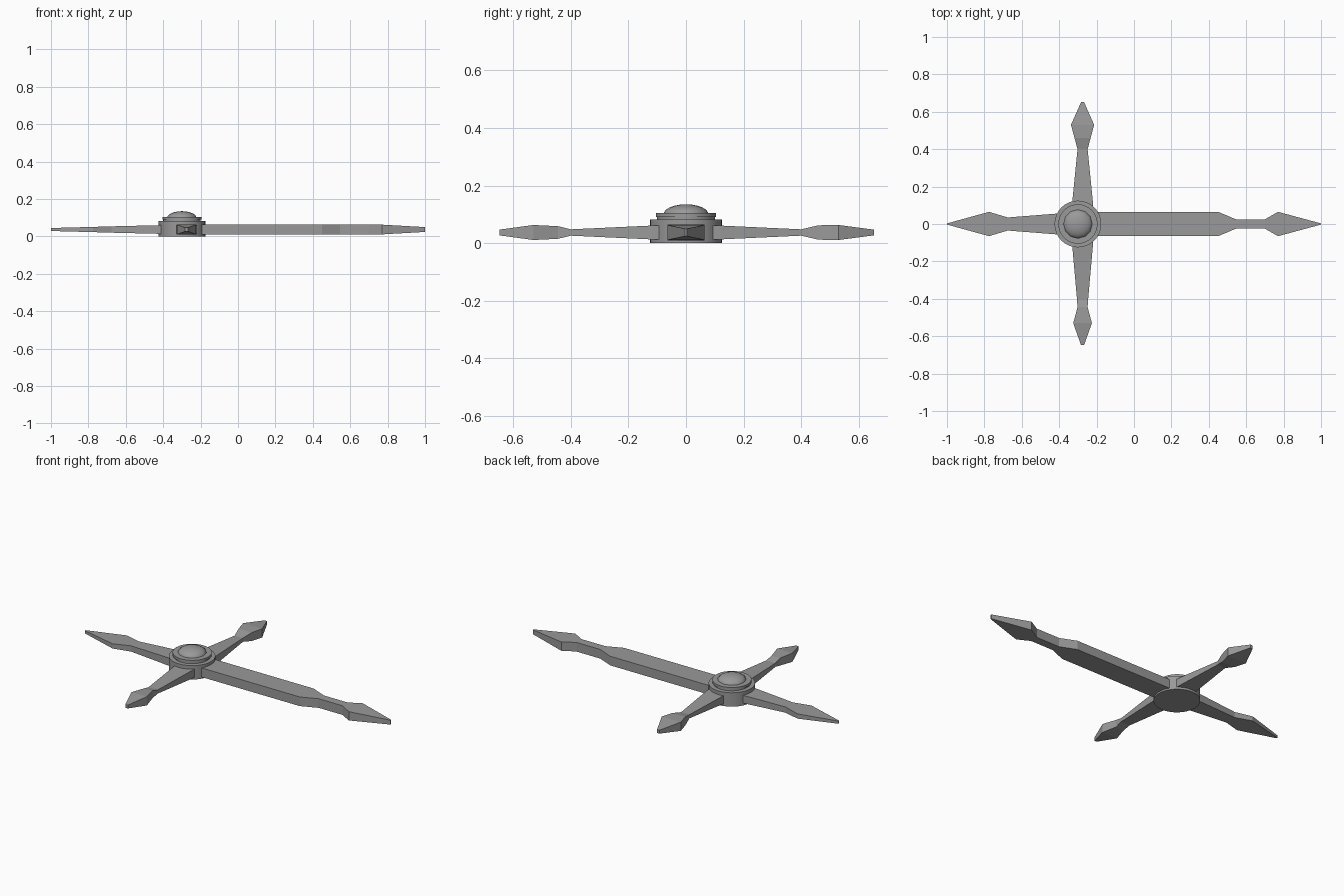
import bpy, bmesh, math

cube = bpy.data.objects.get("Cube")
if cube:
    bpy.data.objects.remove(cube)

metal = bpy.data.materials.new("grey_metal")
metal.use_nodes = True
metal.diffuse_color = (0.32, 0.32, 0.32, 1)
metal.node_tree.nodes["Principled BSDF"].inputs["Base Color"].default_value = metal.diffuse_color

HUB_X = -0.3
MID_Z = 0.037


def finish(name, bm):
    bmesh.ops.recalc_face_normals(bm, faces=bm.faces)
    mesh = bpy.data.meshes.new(name)
    bm.to_mesh(mesh)
    bm.free()
    mesh.materials.append(metal)
    obj = bpy.data.objects.new(name, mesh)
    bpy.context.collection.objects.link(obj)
    return obj


def arm(name, origin, angle, stations):
    """Loft rectangular sections: distance along the arm, half width, half height."""
    bm = bmesh.new()
    rings = [[bm.verts.new((d, sy * w, sz * h))
              for sy, sz in ((-1, -1), (1, -1), (1, 1), (-1, 1))]
             for d, w, h in stations]
    for a, b in zip(rings, rings[1:]):
        for i in range(4):
            j = (i + 1) % 4
            bm.faces.new((a[i], a[j], b[j], b[i]))
    bm.faces.new(rings[0])
    bm.faces.new(rings[-1])
    obj = finish(name, bm)
    obj.location = (*origin, MID_Z)
    obj.rotation_euler.z = angle


def lathe(name, profile, sides):
    """Spin a radius and height profile around the hub axis."""
    bm = bmesh.new()
    verts = [bm.verts.new((r, 0, z)) for r, z in profile]
    edges = [bm.edges.new(pair) for pair in zip(verts, verts[1:])]
    bmesh.ops.spin(bm, geom=verts + edges, cent=(0, 0, 0), axis=(0, 0, 1),
                   angle=math.tau, steps=sides)
    bmesh.ops.remove_doubles(bm, verts=bm.verts, dist=0.0001)
    obj = finish(name, bm)
    obj.location.x = HUB_X
    bpy.ops.object.select_all(action="DESELECT")
    obj.select_set(True)
    bpy.context.view_layer.objects.active = obj
    bpy.ops.object.shade_smooth_by_angle(angle=math.radians(32))


# Long blade and short handle
arm("long_blade", (0, 0), 0,
    [(-0.28, 0.065, 0.027), (0.45, 0.065, 0.027), (0.545, 0.025, 0.027),
     (0.7, 0.025, 0.027), (0.77, 0.065, 0.026), (1.0, 0.003, 0.013)])
arm("short_blade", (0, 0), math.pi,
    [(0.3, 0.062, 0.026), (0.42, 0.055, 0.023), (0.675, 0.035, 0.017),
     (0.775, 0.065, 0.014), (1.0, 0.003, 0.008)])

# Cross arms
arm("back_arm", (-0.275, 0), math.pi / 2,
    [(0.0, 0.06, 0.027), (0.12, 0.055, 0.024), (0.4, 0.027, 0.011),
     (0.46, 0.043, 0.025), (0.53, 0.062, 0.026), (0.652, 0.008, 0.01)])
arm("front_arm", (-0.275, 0), -math.pi / 2,
    [(0.0, 0.06, 0.027), (0.12, 0.055, 0.024), (0.4, 0.03, 0.011),
     (0.445, 0.027, 0.022), (0.53, 0.05, 0.026), (0.648, 0.008, 0.01)])

# Round hub with stepped rim
lathe("hub", [(0, 0), (0.125, 0), (0.125, 0.082), (0.1, 0.082), (0.1, 0.09),
              (0.105, 0.09), (0.105, 0.104), (0, 0.104)], 32)

# Shallow domed boss
dome = [(0.078 * math.cos(t), 0.1 + 0.035 * math.sin(t))
        for t in (math.pi / 2 * i / 6 for i in range(7))]
lathe("dome", dome, 12)
